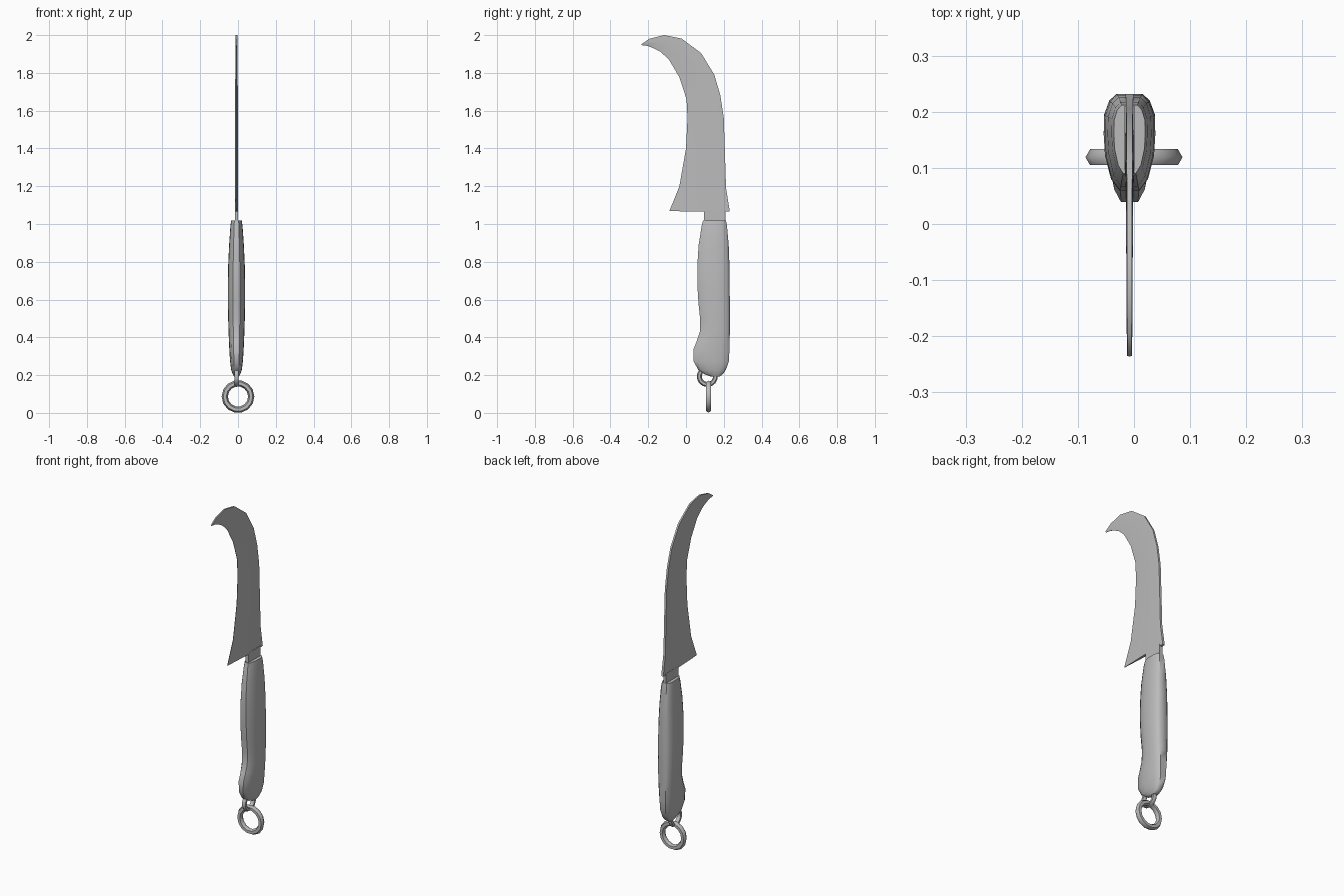
import bpy, bmesh, math
from mathutils import Vector

cube = bpy.data.objects.get("Cube")
if cube:
    bpy.data.objects.remove(cube, do_unlink=True)

steel = bpy.data.materials.new("grey_steel")
steel.use_nodes = True
GREY = (0.5, 0.5, 0.5, 1)
steel.diffuse_color = GREY
steel.node_tree.nodes["Principled BSDF"].inputs["Base Color"].default_value = GREY

CX = -0.008  # centre plane of blade and handle


def loft(name, rings, angle):
    """Skin closed rings of equal length and cap both ends."""
    bm = bmesh.new()
    rows = [[bm.verts.new(p) for p in ring] for ring in rings]
    n = len(rows[0])
    for a, b in zip(rows, rows[1:]):
        for i in range(n):
            j = (i + 1) % n
            bm.faces.new((a[i], a[j], b[j], b[i]))
    bm.faces.new(rows[0])
    bm.faces.new(rows[-1])
    bmesh.ops.remove_doubles(bm, verts=bm.verts, dist=0.0001)
    bmesh.ops.recalc_face_normals(bm, faces=bm.faces)
    mesh = bpy.data.meshes.new(name)
    bm.to_mesh(mesh)
    bm.free()
    obj = bpy.data.objects.new(name, mesh)
    bpy.context.collection.objects.link(obj)
    finish(obj, angle)
    return obj


def finish(obj, angle):
    obj.data.materials.append(steel)
    bpy.ops.object.select_all(action="DESELECT")
    obj.select_set(True)
    bpy.context.view_layer.objects.active = obj
    bpy.ops.object.shade_smooth_by_angle(angle=math.radians(angle))


# Blade: spine and edge positions (y, z) from heel to hooked tip
spine = [(.232, 1.065), (.212, 1.19), (.206, 1.38), (.2, 1.56), (.182, 1.68), (.15, 1.79),
         (.08, 1.905), (-.024, 1.982), (-.115, 2.0), (-.195, 1.98), (-.234, 1.953)]
edge = [(-.088, 1.068), (-.035, 1.2), (0, 1.4), (.008, 1.56), (.003, 1.66), (-.035, 1.777),
        (-.09, 1.87), (-.135, 1.912), (-.17, 1.93), (-.205, 1.943), (-.236, 1.947)]
rings = []
for k, (s, e) in enumerate(zip(spine, edge)):
    half = 0.0085 - 0.0004 * k
    s, e = Vector((CX, *s)), Vector((CX, *e))
    side = Vector((half, 0, 0))
    mid = s.lerp(e, 0.45)
    rings.append([s + side * 0.8, mid + side, e + side * 0.12,
                  e - side * 0.12, mid - side, s - side * 0.8])
loft("blade", rings, 40)

# Tang joining blade and handle
loft("tang", [[(CX + sx * 0.009, y, z) for sx, y in ((-1, .095), (1, .095), (1, .21), (-1, .21))]
              for z in (0.96, 1.075)], 30)

# Handle: height, front y, back y, half width
stations = [(.193, .13, .178, .014), (.205, .098, .195, .02), (.228, .065, .211, .028),
            (.273, .04, .227, .034), (.336, .039, .23, .038), (.38, .057, .231, .04),
            (.43, .073, .232, .042), (.495, .075, .232, .044), (.58, .066, .232, .046),
            (.68, .06, .231, .046), (.78, .06, .23, .044), (.89, .067, .226, .039),
            (.99, .083, .217, .032), (1.018, .09, .212, .028)]
# Half cross-section: width factor, position from front to back
half_section = [(.4, 0), (.72, .12), (.95, .36), (1, .58), (.98, .78), (.78, .93), (.5, 1)]
section = half_section + [(-w, t) for w, t in reversed(half_section)]
loft("handle", [[(CX + w * half, front + t * (back - front), z) for w, t in section]
                for z, front, back, half in stations], 45)


# Lanyard loop and hanging ring
def ring(name, major, minor, location, rotation):
    bpy.ops.mesh.primitive_torus_add(major_radius=major, minor_radius=minor, major_segments=14,
                                     minor_segments=6, location=location, rotation=rotation)
    obj = bpy.context.object
    obj.name = name
    finish(obj, 60)


ring("lanyard_loop", 0.043, 0.013, (CX, .113, .193), (0, math.pi / 2, 0))
ring("hanging_ring", 0.07, 0.0165, (0, .119, .0865), (math.pi / 2, 0, 0))
